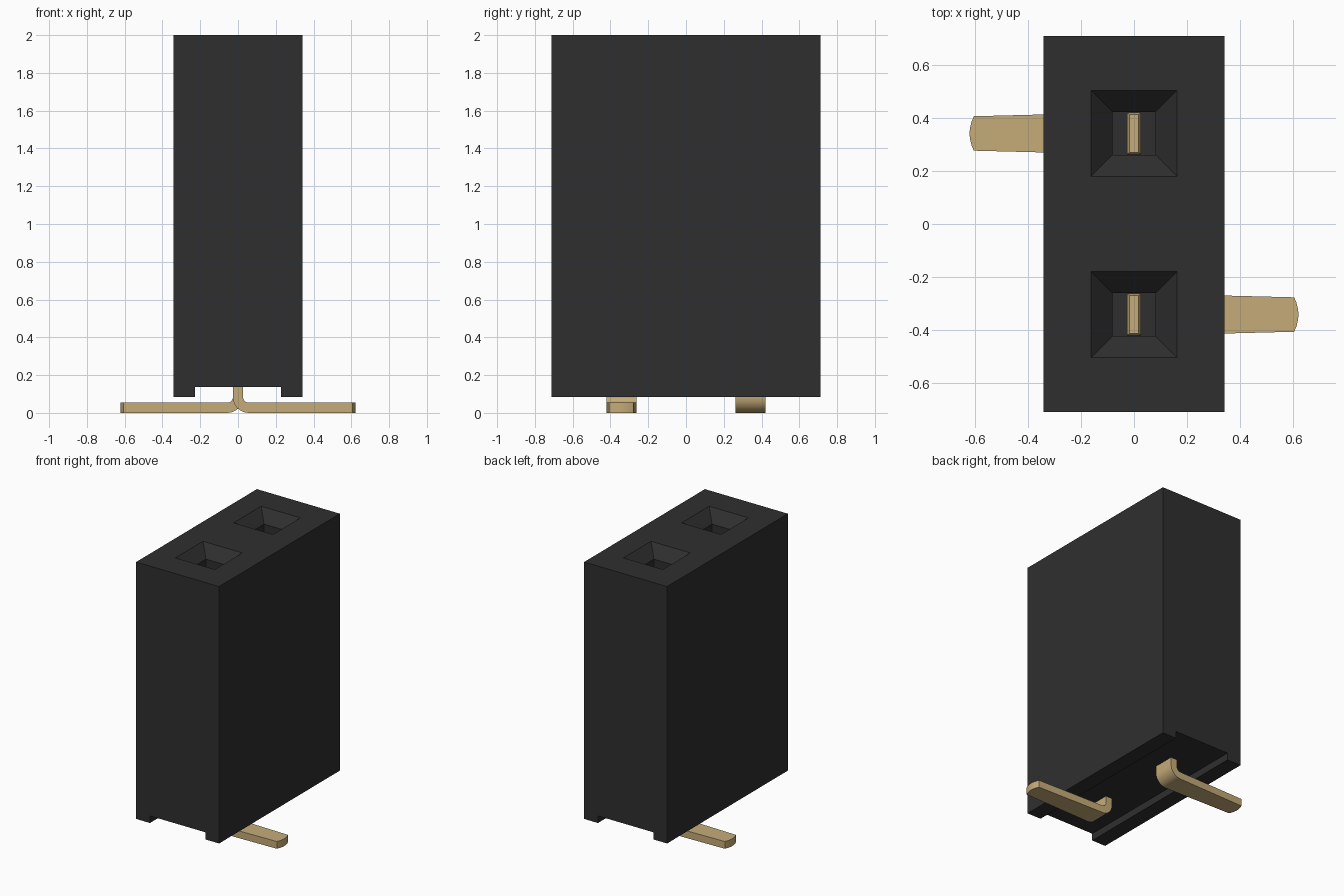
import bpy, bmesh, math
from mathutils import Vector

cube = bpy.data.objects.get("Cube")
if cube:
    bpy.data.objects.remove(cube, do_unlink=True)


def material(name, rgb, rough):
    m = bpy.data.materials.new(name)
    m.use_nodes = True
    m.diffuse_color = (*rgb, 1)
    b = m.node_tree.nodes["Principled BSDF"]
    b.inputs["Base Color"].default_value = (*rgb, 1)
    b.inputs["Roughness"].default_value = rough
    return m


black = material("black plastic", (0.028, 0.028, 0.028), 0.6)
gold = material("gold metal", (0.56, 0.41, 0.19), 0.5)


def loft(name, rings, mat):
    """Closed solid through a row of vertex rings."""
    bm = bmesh.new()
    vs = [[bm.verts.new(p) for p in ring] for ring in rings]
    n = len(vs[0])
    for a, b in zip(vs, vs[1:]):
        for i in range(n):
            j = (i + 1) % n
            bm.faces.new((a[i], a[j], b[j], b[i]))
    bm.faces.new(vs[0])
    bm.faces.new(vs[-1])
    bmesh.ops.recalc_face_normals(bm, faces=bm.faces)
    me = bpy.data.meshes.new(name)
    bm.to_mesh(me)
    bm.free()
    me.materials.append(mat)
    ob = bpy.data.objects.new(name, me)
    bpy.context.collection.objects.link(ob)
    return ob


def activate(ob):
    bpy.ops.object.select_all(action='DESELECT')
    ob.select_set(True)
    bpy.context.view_layer.objects.active = ob


PITCH = 0.342   # distance of each contact from the centre

# Housing: block with a channel along its underside
profile = [(-0.342, 0.085), (-0.228, 0.085), (-0.228, 0.138), (0.228, 0.138),
           (0.228, 0.085), (0.342, 0.085), (0.342, 2.0), (-0.342, 2.0)]
housing = loft("housing", [[(x, y, z) for x, z in profile] for y in (-0.711, 0.711)], black)

# Sockets: square shaft below a 45 degree funnel
for y in (-PITCH, PITCH):
    rings = [[(sx * h, y + sy * h, z) for sx, sy in ((-1, -1), (1, -1), (1, 1), (-1, 1))]
             for z, h in ((0.6, 0.081), (1.919, 0.081), (2.05, 0.212))]
    cutter = loft("socket_cutter", rings, black)
    cutter.hide_render = True
    mod = housing.modifiers.new("socket", 'BOOLEAN')
    mod.operation = 'DIFFERENCE'
    mod.solver = 'EXACT'
    mod.object = cutter
    activate(housing)
    bpy.ops.object.modifier_apply(modifier=mod.name)
    bpy.data.objects.remove(cutter, do_unlink=True)

# Contacts: upright blade, rounded bend and tapered foot with a blunt tip
T, R, W = 0.054, 0.03, 0.079        # thickness, inner bend radius, half width
cx, cz = T / 2 + R, T + R           # bend centre


def contact(name, side):
    # each station: inner point, outer point, half width
    st = [((T / 2 - 0.01, 1.3), (-T / 2 + 0.01, 1.3), W - 0.008),
          ((T / 2, 1.28), (-T / 2, 1.28), W)]
    for i in range(9):
        a = math.pi + i * math.pi / 16
        d = Vector((math.cos(a), math.sin(a)))
        c = Vector((cx, cz))
        st.append((c + d * R, c + d * (R + T), W))
    for x, w in ((0.605, 0.065), (0.614, 0.044), (0.619, 0.022), (0.621, 0.008)):
        st.append(((x, T), (x, 0), w))
    rings = [[(p[0], s * w, p[1]) for p, s in ((i, -1), (o, -1), (o, 1), (i, 1))]
             for i, o, w in st]
    ob = loft(name, rings, gold)
    ob.location.y = -PITCH * side
    ob.rotation_euler.z = 0 if side > 0 else math.pi
    activate(ob)
    bpy.ops.object.shade_smooth_by_angle(angle=math.radians(25))


contact("front_contact", 1)
contact("back_contact", -1)
